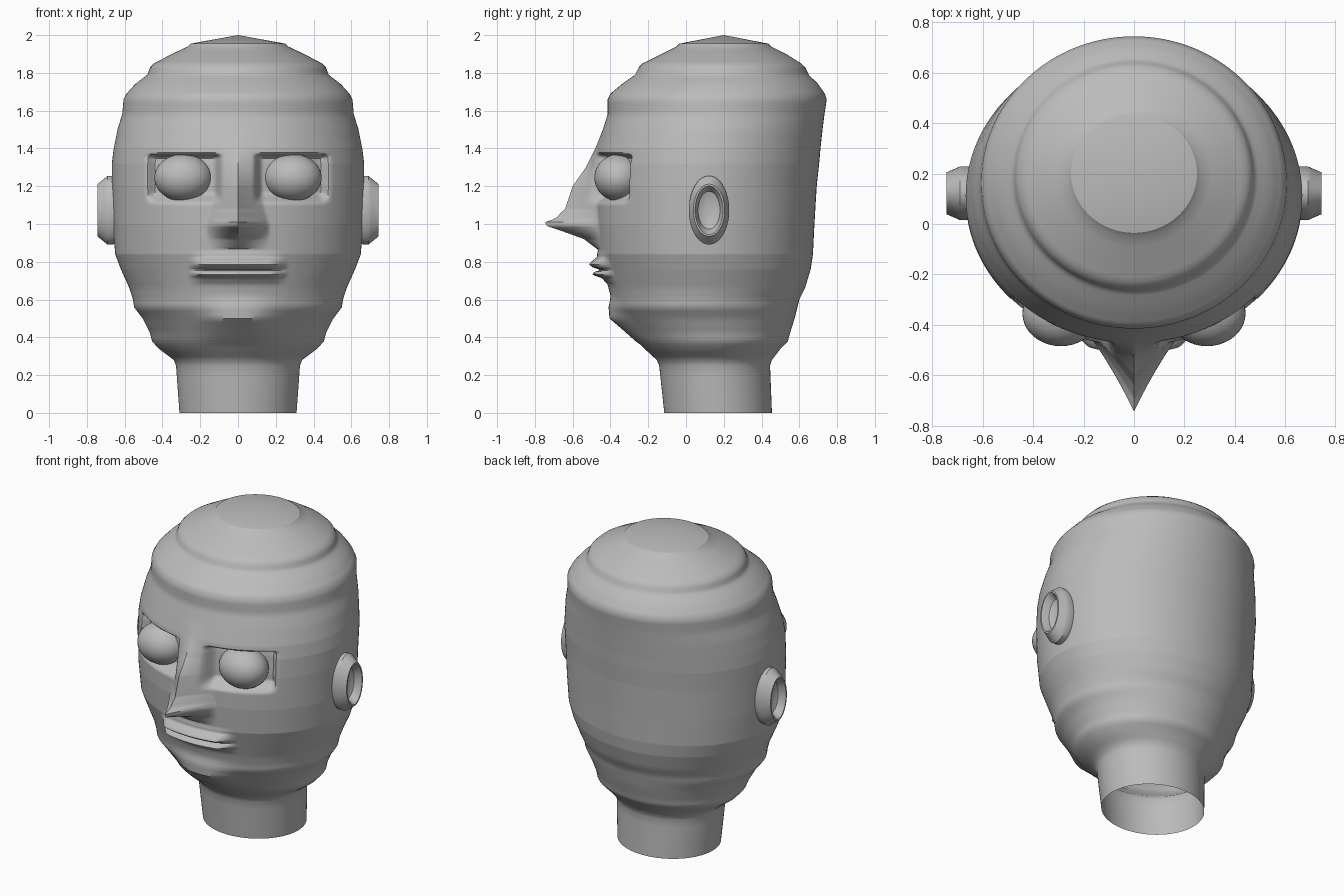
import bpy, bmesh, math

if "Cube" in bpy.data.objects:
    bpy.data.objects.remove(bpy.data.objects["Cube"])

grey = bpy.data.materials.new("plain grey")
grey.diffuse_color = (0.5, 0.5, 0.5, 1)
grey.use_nodes = True
grey.node_tree.nodes["Principled BSDF"].inputs["Base Color"].default_value = grey.diffuse_color


def lerp(table, z):
    """Linear lookup of every column of a table keyed by its first column."""
    if z <= table[0][0]:
        return table[0][1:]
    for a, b in zip(table, table[1:]):
        if z <= b[0]:
            f = (z - a[0]) / (b[0] - a[0])
            return [p + (q - p) * f for p, q in zip(a[1:], b[1:])]
    return table[-1][1:]


def fade(v, a, b):
    """Smooth step from 1 at a to 0 at b."""
    f = min(1, max(0, (v - a) / (b - a)))
    return 1 - f * f * (3 - 2 * f)


def finish(bm, name, angle=35):
    bmesh.ops.recalc_face_normals(bm, faces=bm.faces)
    me = bpy.data.meshes.new(name)
    bm.to_mesh(me)
    bm.free()
    me.materials.append(grey)
    ob = bpy.data.objects.new(name, me)
    bpy.context.collection.objects.link(ob)
    bpy.ops.object.select_all(action='DESELECT')
    ob.select_set(True)
    bpy.context.view_layer.objects.active = ob
    bpy.ops.object.shade_smooth_by_angle(angle=math.radians(angle))
    return ob


def loft(bm, rings):
    rows = [[bm.verts.new(p) for p in r] for r in rings]
    for a, b in zip(rows, rows[1:]):
        for i in range(len(a)):
            j = (i + 1) % len(a)
            bm.faces.new((a[i], a[j], b[j], b[i]))
    return rows


# Head sections: height, half width, front y, back y
HEAD = [
    (0.00, .31, -.115, .455), (0.25, .328, -.142, .445), (0.28, .34, -.155, .455),
    (0.34, .42, -.22, .50), (0.38, .455, -.26, .54), (0.42, .465, -.29, .55),
    (0.50, .505, -.35, .575), (0.56, .55, -.39, .59), (0.60, .556, -.395, .60),
    (0.66, .575, -.41, .63), (0.76, .62, -.44, .66), (0.84, .65, -.465, .672),
    (1.00, .663, -.48, .68), (1.20, .668, -.485, .692), (1.32, .668, -.48, .705),
    (1.40, .658, -.47, .712), (1.50, .638, -.44, .723), (1.58, .613, -.415, .733),
    (1.66, .606, -.415, .745), (1.69, .59, -.40, .735), (1.74, .545, -.34, .70),
    (1.79, .48, -.27, .65), (1.83, .465, -.25, .63), (1.85, .445, -.23, .61),
    (1.90, .35, -.13, .53), (1.94, .265, -.05, .45), (1.955, .25, -.035, .435),
]
# Nose: height, ridge y, half width
NOSE = [
    (0.87, -.475, .15), (0.92, -.54, .16), (0.96, -.65, .165), (0.99, -.74, .165),
    (1.01, -.745, .16), (1.03, -.69, .155), (1.08, -.64, .14), (1.20, -.60, .12),
    (1.30, -.53, .11), (1.40, -.48, .11), (1.50, -.44, .11),
]
# Lips and chin: height, outward push
LIPS = [(0.68, 0), (0.715, .02), (0.73, .065), (0.745, .055), (0.757, .012),
        (0.77, .05), (0.785, .065), (0.80, .05), (0.825, .01), (0.86, 0)]
CHIN = [(0.36, 0), (0.44, .03), (0.50, .055), (0.56, .02), (0.62, 0)]


def face_push(x, z, front):
    """Forward distance added to the face at x, z."""
    ax = abs(x)
    push = lerp(LIPS, z)[0] * fade(ax, .17, .27)
    push += lerp(CHIN, z)[0] * fade(ax, .05, .28)
    if .87 < z < 1.5:
        ridge, width = lerp(NOSE, z)
        t = max(0, 1 - ax / width)
        push += max(0, front - ridge) * (0.75 * t + 0.25 * t * t)
    # eye sockets with squared corners
    side = fade(ax, .43, .49) * (1 - fade(ax, .08, .13))
    tall = fade(z, 1.35, 1.375) * (1 - fade(z, 1.10, 1.17))
    return push - .075 * side * tall


def head_ring(z, n=192):
    w, f, b = lerp(HEAD, z)
    cy, ry = (f + b) / 2, (b - f) / 2
    pts = []
    for i in range(n):
        t = 2 * math.pi * i / n
        a = t - .5 * math.sin(t)      # more columns on the face
        x, y = w * math.sin(a), cy - ry * math.cos(a)
        if math.cos(a) > 0:
            y -= face_push(x, z, f)
        pts.append((x, y, z))
    return pts


# Head, face and neck in one skin, open under the neck
levels = {round(r[0], 3) for r in HEAD} | {.05, .1, .15, .2}
levels |= {round(.26 + .02 * i, 3) for i in range(85)}
levels |= {round(.68 + .0075 * i, 4) for i in range(98)}
levels = sorted(z for z in levels if z <= 1.955)
bm = bmesh.new()
rows = loft(bm, [head_ring(z) for z in levels])
finish(bm, "head", 40)

# Crown cap: shallow cone with a crisp rim
bm = bmesh.new()
rim = [bm.verts.new(p) for p in head_ring(1.955)]
tip = bm.verts.new((0, .2, 2.0))
for i in range(len(rim)):
    bm.faces.new((rim[i], rim[(i + 1) % len(rim)], tip))
finish(bm, "crown_cap")

# Ear section: distance out, half depth, half height
EAR = [(.60, .100, .170), (.655, .106, .18), (.69, .107, .182), (.705, .10, .17),
       (.745, .083, .138), (.745, .074, .128), (.725, .066, .113),
       (.70, .058, .10), (.69, .04, .07), (.685, .015, .025)]

for s, side in ((1, "right"), (-1, "left")):
    # Eyeball
    bm = bmesh.new()
    bmesh.ops.create_uvsphere(bm, u_segments=40, v_segments=24, radius=1)
    for v in bm.verts:
        v.co = (s * .29 + v.co.x * .153, -.355 + v.co.y * .13, 1.245 + v.co.z * .125)
    finish(bm, "eyeball_" + side)

    # Ear: flared ring with a hollow bowl
    bm = bmesh.new()
    rings = [[(s * x, .122 + d * math.cos(k * math.pi / 32),
               1.073 + h * math.sin(k * math.pi / 32)) for k in range(64)]
             for x, d, h in EAR]
    rows = loft(bm, rings)
    bm.faces.new(rows[-1])
    finish(bm, "ear_" + side)
